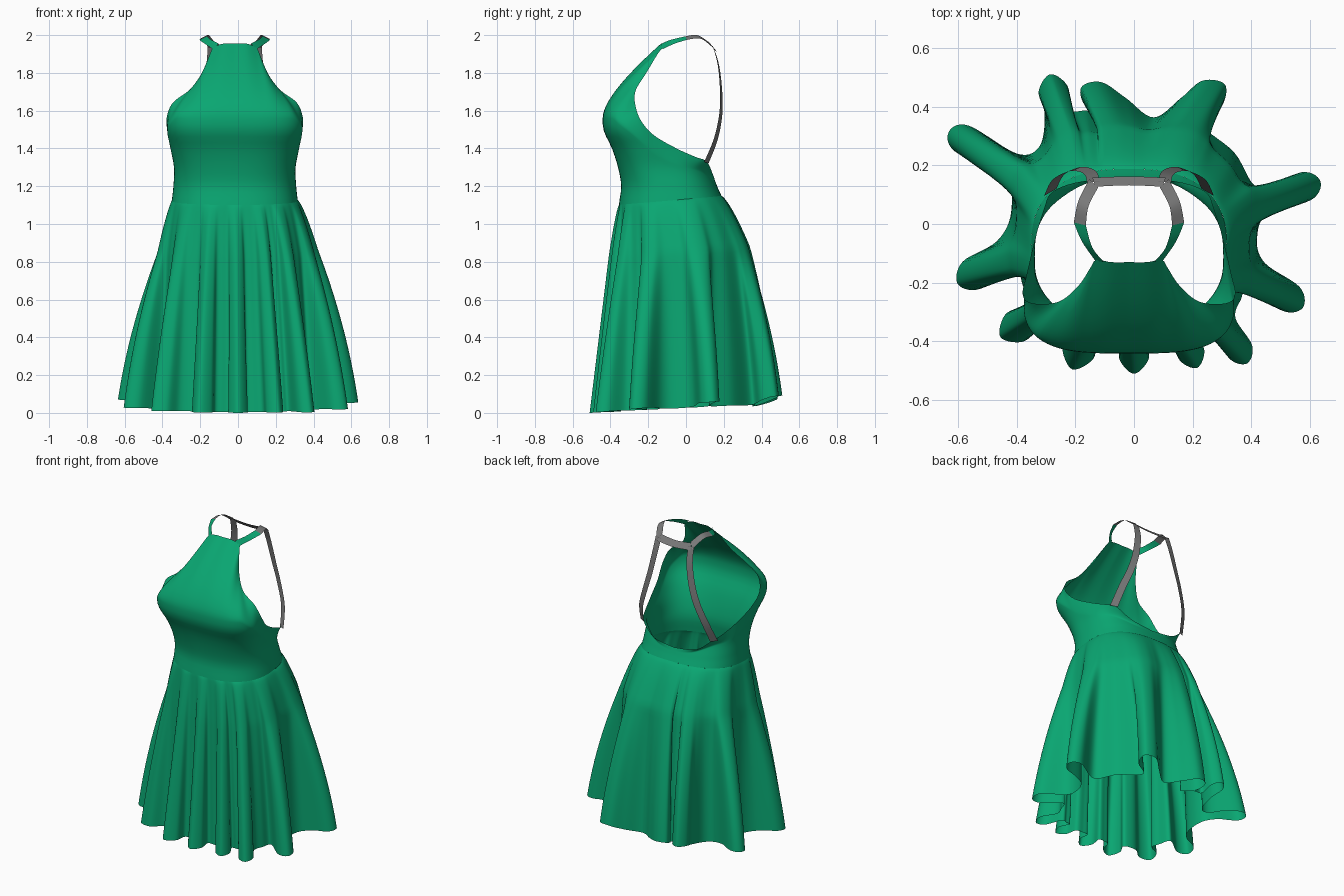
import bpy, math
from mathutils import Vector

if "Cube" in bpy.data.objects:
    bpy.data.objects.remove(bpy.data.objects["Cube"])

SHIFT = -0.017  # the worn upper part leans slightly to one side


def material(name, rgb):
    m = bpy.data.materials.new(name)
    m.diffuse_color = (*rgb, 1)
    m.use_nodes = True
    m.node_tree.nodes["Principled BSDF"].inputs["Base Color"].default_value = m.diffuse_color
    return m


GREEN = material("green cloth", (0.003, 0.385, 0.168))
GREY = material("grey strap", (0.19, 0.19, 0.19))


def grid(name, cols, mat, closed=False):
    """Sheet from columns of points, all of equal length."""
    n, m = len(cols), len(cols[0])
    verts = [tuple(p) for c in cols for p in c]
    faces = []
    for i in range(n if closed else n - 1):
        j = (i + 1) % n
        for k in range(m - 1):
            faces.append((i * m + k, j * m + k, j * m + k + 1, i * m + k + 1))
    me = bpy.data.meshes.new(name)
    me.from_pydata(verts, [], faces)
    me.materials.append(mat)
    me.polygons.foreach_set("use_smooth", [True] * len(faces))
    ob = bpy.data.objects.new(name, me)
    bpy.context.collection.objects.link(ob)
    return ob


def spline(keys, t, closed=False):
    """Catmull-Rom through the keys, t counted in keys."""
    n = len(keys)
    i = math.floor(t)
    if not closed:
        i = max(0, min(n - 2, i))
    f = t - i
    pick = lambda k: keys[k % n] if closed else keys[max(0, min(n - 1, k))]
    a, b, c, d = (pick(i + k) for k in (-1, 0, 1, 2))
    return [0.5 * (2 * q + (r - p) * f + (2 * p - 5 * q + 4 * r - s) * f * f
                   + (3 * q - p - 3 * r + s) * f ** 3) for p, q, r, s in zip(a, b, c, d)]


def section(a, w, f, b, n):
    """Point of a rounded section: half width, front y, back y, squareness."""
    s, c = math.sin(a), math.cos(a)
    r = (abs(s) ** n + abs(c) ** n) ** (-1 / n)
    return w * r * s, (f + b) / 2 - (b - f) / 2 * r * c


# Torso sections at z = 1.1, 1.2 ... 1.6
TORSO = [(0.335, -0.355, 0.205, 2.5), (0.325, -0.343, 0.165, 2.5), (0.322, -0.36, 0.125, 2.7),
         (0.342, -0.392, 0.12, 3.0), (0.37, -0.437, 0.12, 3.4), (0.376, -0.44, 0.12, 3.5)]


def body(a, z):
    x, y = section(a, *spline(TORSO, (z - 1.1) / 0.1))
    return Vector((x + SHIFT, y, z))


def seam(a):
    return 1.125 - 0.025 * math.cos(a)


# Bodice: rim keys (angle from front, x, y, z) for one half
RIM = [(0, 0, -.13, 1.955), (12, .06, -.13, 1.955), (22, .112, -.123, 1.935),
       (30, .132, -.15, 1.90), (40, .172, -.21, 1.80), (52, .24, -.265, 1.71),
       (62, .33, -.27, 1.64), (72, .362, -.24, 1.55), (82, .348, -.17, 1.47),
       (102, .32, -.05, 1.40), (122, .29, .05, 1.355), (136, .26, .11, 1.33),
       (158, .16, .145, 1.255), (180, 0, .153, 1.23)]


def bodice_column(t, side):
    deg, x, y, z = spline(RIM, t)
    a = math.radians(deg) * side
    rim = Vector((x * side + SHIFT, y, z))
    s = seam(a)
    zb = min(1.56, s + 0.7 * (z - s))
    pts = [body(a, s + (zb - s) * k / 14) for k in range(15)]
    base = pts[-1]
    ctrl = base + (base - pts[-2]).normalized() * 0.3 * (z - zb)
    for k in range(1, 13):
        u = k / 12
        pts.append(base * (1 - u) ** 2 + ctrl * 2 * u * (1 - u) + rim * u * u)
    return pts


N = 65
half = [i * 13 / N for i in range(N + 1)]
cols = [bodice_column(t, 1) for t in half]
cols += [bodice_column(t, -1) for t in reversed(half[1:-1])]
grid("bodice", cols, GREEN, closed=True)

# Skirt: each fold is a finger from a neck point to a tip, plus its half width
FOLDS = [(0, -.39, 0, -.51, .05), (.17, -.38, .215, -.49, .045),
         (.31, -.34, .385, -.475, .045), (.42, -.17, .575, -.285, .05),
         (.44, .08, .635, .145, .05), (.19, .39, .31, .475, .055),
         (-.05, .39, -.18, .465, .05), (-.26, .38, -.285, .51, .05),
         (-.42, .20, -.63, .315, .05), (-.44, -.1, -.60, -.205, .055),
         (-.34, -.31, -.455, -.385, .055), (-.17, -.38, -.21, -.495, .055)]
HIP = (0.42, -0.385, 0.365, 2.4)
hem, angles = [], []
for i, (nx, ny, tx, ty, w) in enumerate(FOLDS):
    neck, tip = Vector((nx, ny)), Vector((tx, ty))
    d = (tip - neck).normalized()
    p = Vector((-d.y, d.x))
    nxt = Vector(FOLDS[(i + 1) % len(FOLDS)][:2])
    valley = (neck + nxt) / 2
    if (nxt - neck).length > 0.215:  # wide gaps hang straight from the hip
        va = math.atan2(valley.x / HIP[0], -valley.y / 0.375)
        valley = Vector(section(va, *HIP))
    hem += [neck - p * w * 0.9, tip - d * w - p * w, tip, tip - d * w + p * w,
            neck + p * w * 0.9, valley]
    mid = (neck + tip) / 2
    angles.append(math.atan2(mid.x / 0.42, -mid.y / 0.38) % (2 * math.pi))
angles.append(2 * math.pi)

PER, ROWS, KNEE = 42, 36, 0.25
cols = []
for i in range(len(FOLDS) * PER):
    u = i / PER
    k = int(u)
    a = angles[k] + (angles[k + 1] - angles[k]) * (u - k)
    hx, hy = spline(hem, u * 6 + 2, closed=True)
    bottom = Vector((hx, hy, max(0, 0.09 * (hy + 0.505)) * min(1, math.hypot(hx, hy) / 0.55) ** 2))
    top = body(a, seam(a))
    # the cloth rounds over the hip at the sides and back, and falls straight in front
    sx, sy = section(a, *HIP)
    front = max(0, math.cos(a)) ** 2
    hip = Vector((sx, sy, 0)).lerp(top.lerp(bottom, 0.38), 0.4 + 0.45 * front)
    bow = 0.45 * (1 - front)
    col = []
    for r in range(ROWS + 1):
        t = (r / ROWS) ** 1.4
        if t < KNEE:
            q = top.lerp(hip, (t / KNEE) ** 0.75)
        else:
            x = (t - KNEE) / (1 - KNEE)
            q = hip.lerp(bottom, x + bow * x * (1 - x))
        q.z = top.z + (bottom.z - top.z) * t
        col.append(q)
    cols.append(col)
grid("skirt", cols, GREEN, closed=True)


# Straps: ribbons between an inner and an outer edge
def ribbon(name, inner, outer, mat, side=1):
    n = 6 * (len(inner) - 1)
    cols = []
    for i in range(n + 1):
        ends = [spline(e, i / 6) for e in (inner, outer)]
        cols.append([(x * side + SHIFT, y, z) for x, y, z in ends])
    return grid(name, cols, mat)


NECK_IN = [(.085, -.13, 1.955), (.125, -.08, 1.975), (.147, -.005, 1.993),
           (.138, .06, 2.0), (.105, .125, 1.96)]
NECK_OUT = [(.115, -.125, 1.925), (.16, -.06, 1.955), (.188, .005, 1.975),
            (.172, .08, 1.98), (.135, .152, 1.925)]
BACK = [(.122, .143, 1.94), (.13, .172, 1.84), (.158, .186, 1.7),
        (.195, .184, 1.58), (.242, .158, 1.45), (.268, .108, 1.325)]
for side, label in ((1, "right"), (-1, "left")):
    ribbon(label + "_neck_strap_front", NECK_IN[:3], NECK_OUT[:3], GREEN, side)
    ribbon(label + "_neck_strap_back", NECK_IN[2:], NECK_OUT[2:], GREY, side)
    ribbon(label + "_back_strap",
           [(x - .021, y + .002 + .002 * i, z - .003) for i, (x, y, z) in enumerate(BACK)],
           [(x + .021, y - .002 - .002 * i, z + .003) for i, (x, y, z) in enumerate(BACK)], GREY, side)
ribbon("neck_crossbar", [(-.115, .127, 1.955), (0, .132, 1.945), (.115, .127, 1.955)],
       [(-.125, .158, 1.92), (0, .162, 1.91), (.125, .158, 1.92)], GREY)
